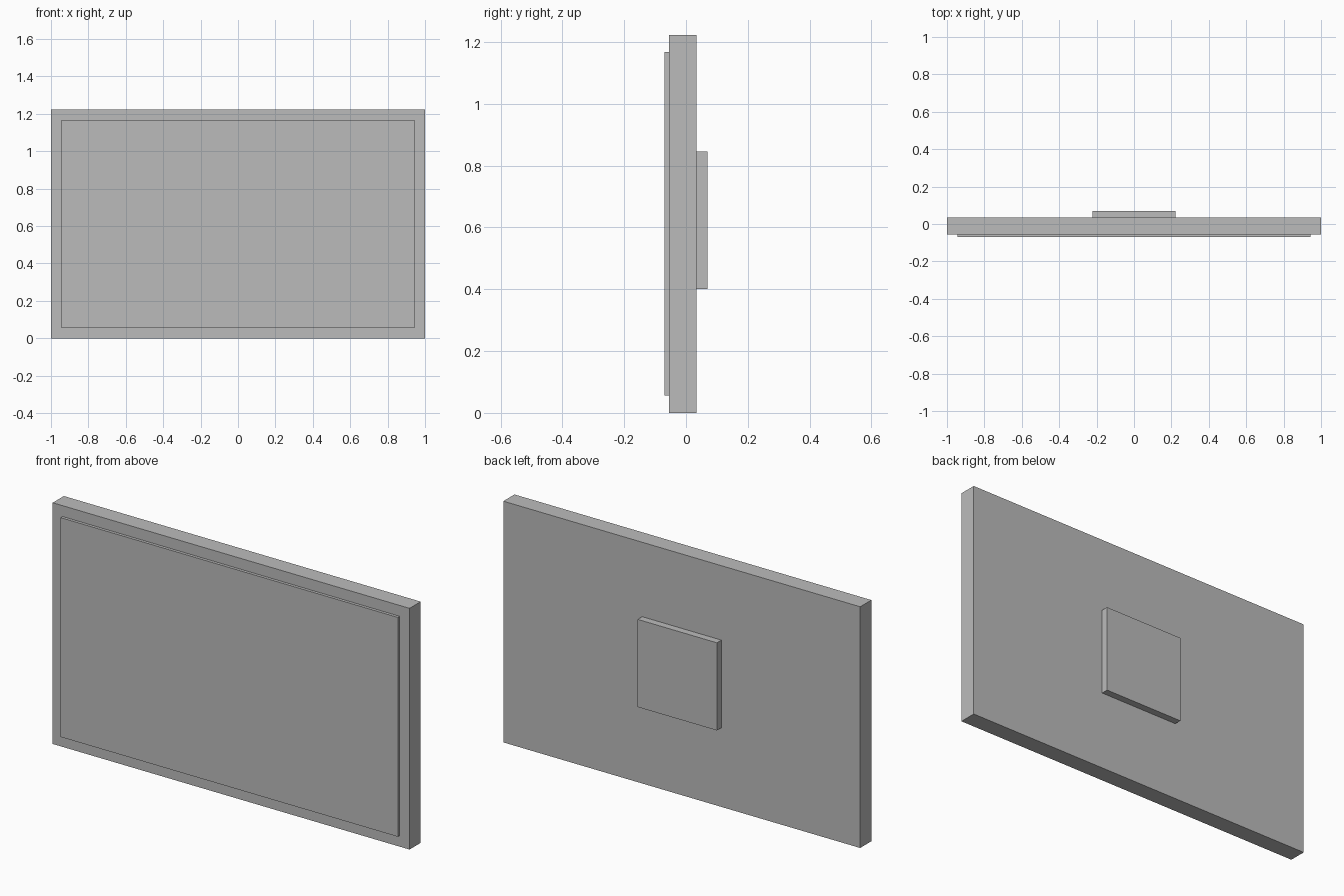
import bpy

# Remove the default cube only
cube = bpy.data.objects.get("Cube")
if cube:
    bpy.data.objects.remove(cube, do_unlink=True)

# Single plain colour
grey = bpy.data.materials.new("plain_grey")
grey.use_nodes = True
colour = (0.5, 0.5, 0.5, 1.0)
grey.diffuse_color = colour
grey.node_tree.nodes["Principled BSDF"].inputs["Base Color"].default_value = colour


def add_box(name, width, y_range, z_range):
    """Box centred on x = 0, spanning the given depth and height."""
    (y0, y1), (z0, z1) = y_range, z_range
    bpy.ops.mesh.primitive_cube_add(size=1, location=(0, (y0 + y1) / 2, (z0 + z1) / 2))
    box = bpy.context.object
    box.name = name
    box.scale = (width, y1 - y0, z1 - z0)
    bpy.ops.object.transform_apply(location=False, rotation=False, scale=True)
    box.data.materials.append(grey)
    return box


FRONT, BACK = -0.055, 0.034   # faces of the main panel

# Main panel, raised screen on the front, mounting block on the back
add_box("panel_body", 2.0, (FRONT, BACK), (0, 1.222))
add_box("screen", 1.889, (-0.07, FRONT), (0.056, 1.167))
add_box("rear_mount", 0.444, (BACK, 0.07), (0.401, 0.845))
